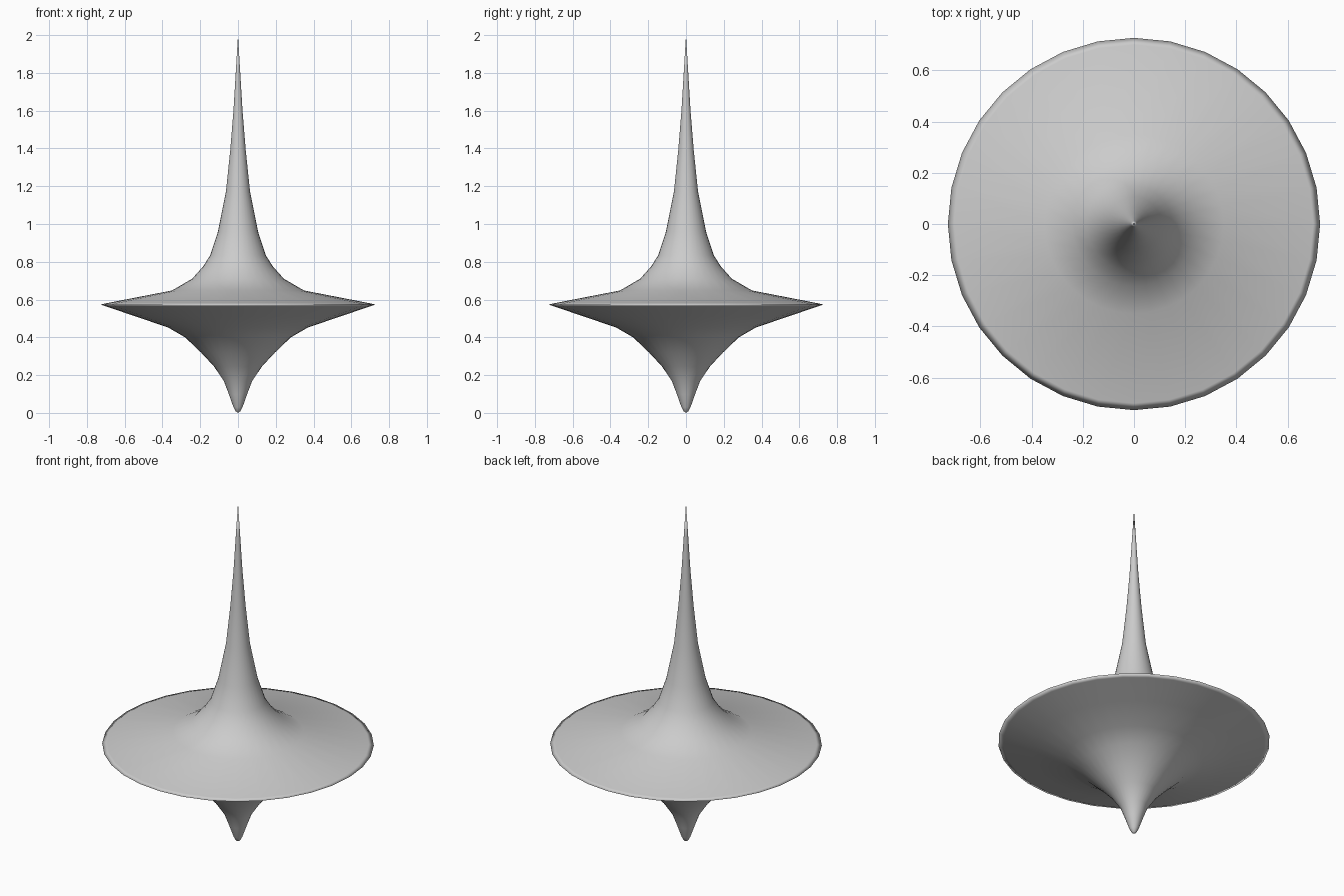
import bpy, bmesh, math

cube = bpy.data.objects.get("Cube")
if cube:
    bpy.data.objects.remove(cube, do_unlink=True)

SIDES = 32

# Half outline (radius, height) from the lower point, around the rim, up to the tip
PROFILE = [
    (0, 0), (0.012, 0.008), (0.024, 0.03), (0.048, 0.098), (0.074, 0.167),
    (0.127, 0.246), (0.196, 0.32), (0.28, 0.4), (0.37, 0.452), (0.54, 0.51),
    (0.7, 0.564), (0.727, 0.573), (0.7, 0.58), (0.35, 0.648), (0.243, 0.71),
    (0.185, 0.775), (0.148, 0.833), (0.106, 0.96), (0.064, 1.17),
    (0.041, 1.39), (0.024, 1.6), (0.012, 1.8), (0, 2),
]

# Grey metal
metal = bpy.data.materials.new("grey metal")
metal.use_nodes = True
grey = (0.6, 0.6, 0.6, 1)
metal.diffuse_color = grey
metal.node_tree.nodes["Principled BSDF"].inputs["Base Color"].default_value = grey

# Spinning top body, lathed around the z axis
bm = bmesh.new()
verts = [bm.verts.new((r, 0, z)) for r, z in PROFILE]
edges = [bm.edges.new(pair) for pair in zip(verts, verts[1:])]
bmesh.ops.spin(bm, geom=verts + edges, cent=(0, 0, 0), axis=(0, 0, 1),
               angle=math.tau, steps=SIDES, use_duplicate=False)
bmesh.ops.remove_doubles(bm, verts=bm.verts, dist=0.0005)
bmesh.ops.recalc_face_normals(bm, faces=bm.faces)
for face in bm.faces:
    face.smooth = True

mesh = bpy.data.meshes.new("spinning_top")
bm.to_mesh(mesh)
bm.free()
mesh.materials.append(metal)
top = bpy.data.objects.new("spinning_top", mesh)
bpy.context.collection.objects.link(top)
